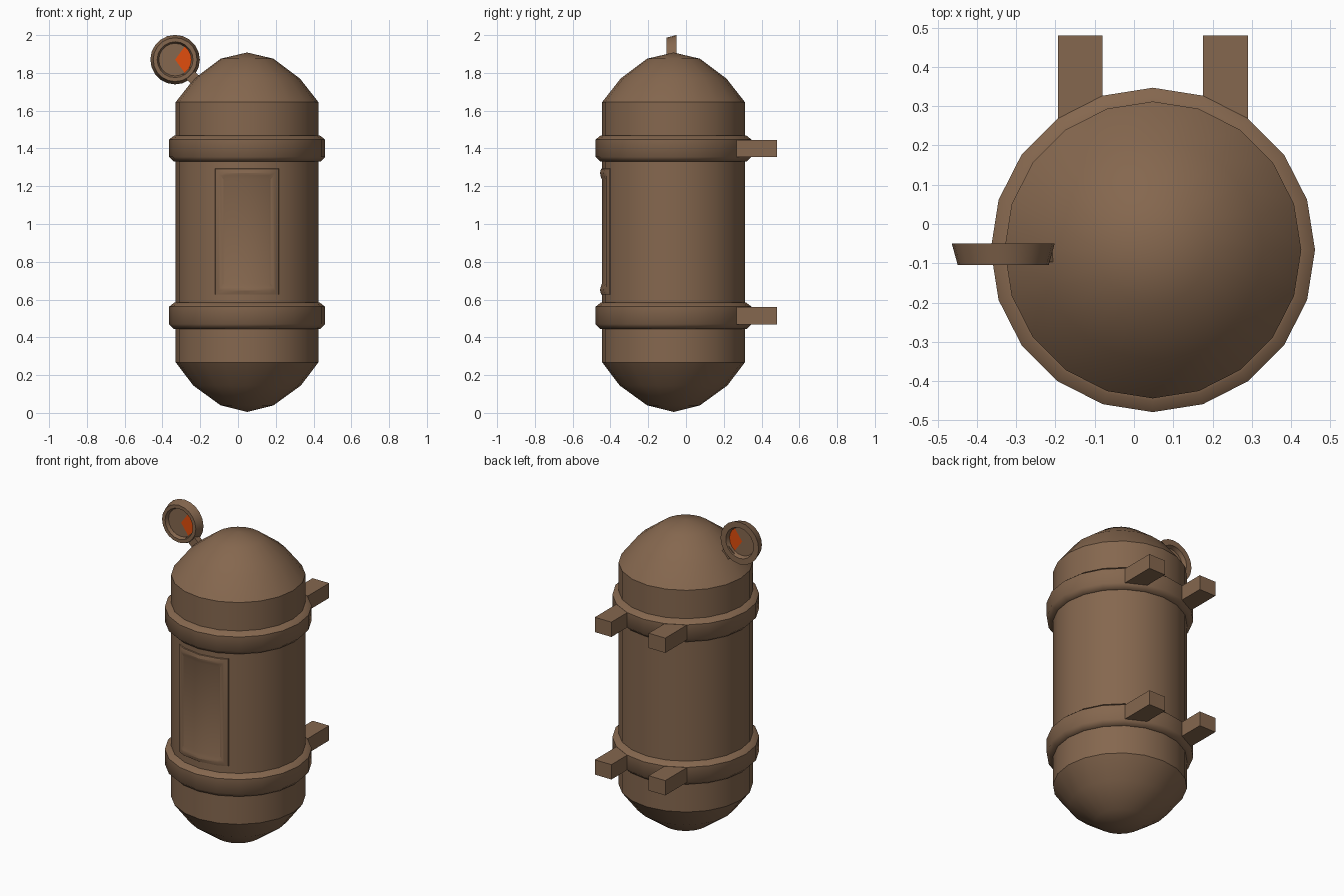
import bpy, bmesh, math
from mathutils import Matrix, Vector

if "Cube" in bpy.data.objects:
    bpy.data.objects.remove(bpy.data.objects["Cube"])

CX, CY, SIDES, R = 0.048, -0.066, 20, 0.378


def material(name, rgb):
    m = bpy.data.materials.new(name)
    m.diffuse_color = (*rgb, 1)
    m.use_nodes = True
    m.node_tree.nodes["Principled BSDF"].inputs["Base Color"].default_value = m.diffuse_color
    return m


BROWN = material("brown metal", (0.235, 0.136, 0.077))
ORANGE = material("orange needle zone", (0.75, 0.075, 0.004))


def finish(name, bm, smooth=None, mats=(BROWN,)):
    bmesh.ops.remove_doubles(bm, verts=bm.verts, dist=1e-5)
    bmesh.ops.recalc_face_normals(bm, faces=bm.faces)
    me = bpy.data.meshes.new(name)
    bm.to_mesh(me)
    bm.free()
    ob = bpy.data.objects.new(name, me)
    bpy.context.collection.objects.link(ob)
    for m in mats:
        me.materials.append(m)
    if smooth:
        bpy.ops.object.select_all(action='DESELECT')
        ob.select_set(True)
        bpy.context.view_layer.objects.active = ob
        bpy.ops.object.shade_smooth_by_angle(angle=math.radians(smooth))
    return ob


def lathe(name, profile, place, closed=False, smooth=30):
    """Spin (radius, height) points around z, then place."""
    bm = bmesh.new()
    rings = []
    for r, h in profile:
        rings.append([bm.verts.new((r * math.cos(2 * math.pi * i / SIDES),
                                    r * math.sin(2 * math.pi * i / SIDES), h))
                      for i in range(SIDES)] if r > 0 else [bm.verts.new((0, 0, h))] * SIDES)
    pairs = list(zip(rings, rings[1:] + rings[:1]))
    for a, b in pairs if closed else pairs[:-1]:
        for i in range(SIDES):
            j = (i + 1) % SIDES
            bm.faces.new(list(dict.fromkeys((a[i], a[j], b[j], b[i]))))
    bm.transform(place)
    return finish(name, bm, smooth)


def box(name, centre, size, rot=Matrix()):
    bm = bmesh.new()
    bmesh.ops.create_cube(bm, size=1)
    bm.transform(Matrix.Translation(centre) @ rot @ Matrix.Diagonal((*size, 1)))
    return finish(name, bm)


axis = Matrix.Translation((CX, CY, 0))

# Tank with domed ends
lathe("tank_body", [(0, 0.005), (0.14, 0.04), (0.285, 0.145), (R, 0.268)], axis, smooth=40)
lathe("tank_wall", [(R, 0.268), (R, 1.645)], axis)
lathe("tank_top_dome", [(R, 1.645), (0.28, 1.77), (0.14, 1.875), (0, 1.908)], axis, smooth=40)

# Bands and the wall brackets behind them
for label, z in (("lower", 0.515), ("upper", 1.40)):
    band = [(0.37, -0.07), (0.388, -0.07), (0.413, -0.045), (0.413, 0.047), (0.385, 0.069), (0.37, 0.069)]
    lathe(label + "_band", band, Matrix.Translation((CX, CY, z)), smooth=50)
    for side in (-1, 1):
        box(label + "_bracket", (CX + side * 0.185, 0.373, z), (0.114, 0.215, 0.092))

# Front panel frame, following the faceted wall
def wall_y(dx):
    x1, x2 = R * math.sin(math.pi / 10), R * math.sin(math.pi / 5)
    y1, y2 = R * math.cos(math.pi / 10), R * math.cos(math.pi / 5)
    d = abs(dx)
    if d < x1:
        return CY - (R + (y1 - R) * d / x1)
    return CY - (y1 + (y2 - y1) * (d - x1) / (x2 - x1))


bm = bmesh.new()
loops = []
for hw, hh, out in ((0.17, 0.335, -0.004), (0.167, 0.332, 0.006), (0.149, 0.311, 0.011),
                    (0.142, 0.297, 0.009), (0.125, 0.277, 0.002)):
    xs = [-hw, -0.117, 0, 0.117, hw]
    pts = [(x, -hh) for x in xs] + [(x, hh) for x in reversed(xs)]
    loops.append([bm.verts.new((CX + x, wall_y(x) - out, 0.96 + z)) for x, z in pts])
for a, b in zip(loops, loops[1:]):
    for i in range(10):
        j = (i + 1) % 10
        bm.faces.new((a[i], a[j], b[j], b[i]))
inner = loops[-1]
for i in range(4):
    bm.faces.new((inner[i], inner[i + 1], inner[8 - i], inner[9 - i]))
finish("front_panel", bm, 20)

# Pressure gauge: rim, dial and stem
GX, GZ = -0.333, 1.87
face_front = Matrix.Translation((GX, 0, GZ)) @ Matrix.Rotation(math.pi / 2, 4, 'X')
lathe("gauge_rim", [(0.131, 0.05), (0.116, 0.104), (0.095, 0.104), (0.085, 0.08), (0.095, 0.05)],
      face_front, closed=True)

bm = bmesh.new()
bmesh.ops.create_cone(bm, cap_ends=True, cap_tris=True, segments=SIDES,
                      radius1=0.087, radius2=0.087, depth=0.008)
bm.transform(face_front @ Matrix.Translation((0, 0, 0.079)))
for f in bm.faces:
    c = f.calc_center_median() - Vector((GX, 0, GZ))
    if abs(f.normal.y) > 0.9 or len(f.verts) == 3:
        f.material_index = int(abs(math.degrees(math.atan2(c.z, c.x))) < 54)
finish("gauge_dial", bm, mats=(BROWN, ORANGE))

box("gauge_stem", (-0.213, -0.077, 1.75), (0.17, 0.04, 0.06), Matrix.Rotation(math.pi / 4, 4, 'Y'))
